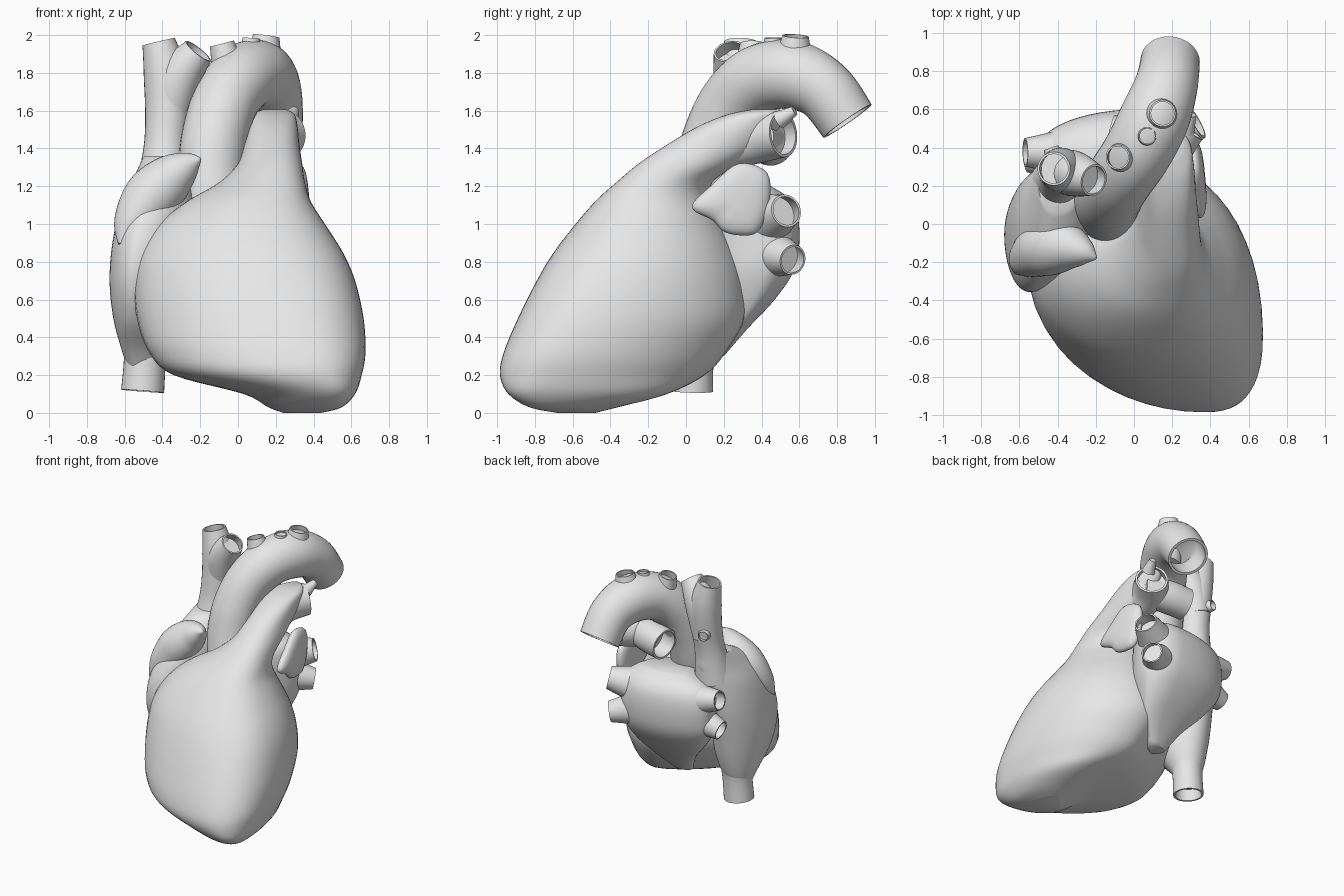
import bpy, bmesh
from math import sin, cos, pi, radians
from mathutils import Vector

if "Cube" in bpy.data.objects:
    bpy.data.objects.remove(bpy.data.objects["Cube"])

COLOUR = (0.8, 0.8, 0.8, 1)
mat = bpy.data.materials.new("pale grey")
mat.use_nodes = True
mat.diffuse_color = COLOUR
mat.node_tree.nodes["Principled BSDF"].inputs["Base Color"].default_value = COLOUR


def spline(rows, steps, closed=False):
    """Pass a smooth curve through rows of values."""
    rows = [Vector(r) for r in rows]
    n = len(rows)

    def row(i):
        return rows[i % n] if closed else rows[max(0, min(n - 1, i))]

    out = []
    for i in range(n if closed else n - 1):
        a, b, c, d = (row(i + k) for k in (-1, 0, 1, 2))
        for s in range(steps):
            t = s / steps
            out.append(b + (c - a) * (t / 2)
                       + (a * 2 - b * 5 + c * 4 - d) * (t * t / 2)
                       + (b * 3 - a - c * 3 + d) * (t ** 3 / 2))
    return out if closed else out + [rows[-1]]


def skin(name, rings):
    """Bridge equal rings of points, cap both ends and shade smooth."""
    bm = bmesh.new()
    loops = [[bm.verts.new(p) for p in ring] for ring in rings]
    n = len(loops[0])
    for a, b in zip(loops, loops[1:]):
        for i in range(n):
            j = (i + 1) % n
            bm.faces.new((a[i], a[j], b[j], b[i]))
    bm.faces.new(loops[0][::-1])
    bm.faces.new(loops[-1])
    bmesh.ops.recalc_face_normals(bm, faces=bm.faces)
    mesh = bpy.data.meshes.new(name)
    bm.to_mesh(mesh)
    bm.free()
    mesh.materials.append(mat)
    obj = bpy.data.objects.new(name, mesh)
    bpy.context.collection.objects.link(obj)
    bpy.ops.object.select_all(action='DESELECT')
    bpy.context.view_layer.objects.active = obj
    obj.select_set(True)
    bpy.ops.object.shade_smooth_by_angle(angle=radians(50))


EVEN = (.5, .5, .5, .5)


def chamber(name, rows, low=EVEN, high=EVEN, round_by=(1, 1, 1, 1), quarter=12):
    """Stack level slices; each row is z, x min, x max, y min, y max.
    low and high place the right, back, left and front extremes along their sides
    at the bottom and top; round_by shapes the four quarter arcs between them."""
    rings = []
    for z, x0, x1, y0, y1 in spline(rows, 5):
        k = (z - rows[0][0]) / (rows[-1][0] - rows[0][0])
        east, north, west, south = (a + (b - a) * k for a, b in zip(low, high))
        tips = [Vector((x1, y0 + (y1 - y0) * east)), Vector((x0 + (x1 - x0) * north, y1)),
                Vector((x0, y0 + (y1 - y0) * west)), Vector((x0 + (x1 - x0) * south, y0))]
        ring = []
        for q in range(4):
            a, b = tips[q], tips[(q + 1) % 4]
            centre = Vector((b.x, a.y)) if q % 2 == 0 else Vector((a.x, b.y))
            for i in range(quarter):
                t = pi / 2 * i / quarter
                p = (centre + (a - centre) * cos(t) ** round_by[q]
                     + (b - centre) * sin(t) ** round_by[q])
                ring.append((p.x, p.y, z))
        rings.append(ring)
    skin(name, rings)


def vessel(name, path, hollow=4, sides=32):
    """Sweep a circle along x, y, z, radius points.
    The far end is bored out along the last few rings, if hollow is not 0."""
    pts = spline(path, 6)
    pos = [p.to_3d() for p in pts]
    rad = [max(p[3], 0.004) for p in pts]
    rings, bore, last = [], [], None
    for i, p in enumerate(pos):
        tan = (pos[min(i + 1, len(pos) - 1)] - pos[max(i - 1, 0)]).normalized()
        if last is None:
            u = tan.orthogonal().normalized()
        else:
            u = last.rotation_difference(tan) @ u
        last, v = tan, tan.cross(u)
        spokes = [u * cos(2 * pi * k / sides) + v * sin(2 * pi * k / sides)
                  for k in range(sides)]
        rings.append([p + s * rad[i] for s in spokes])
        bore.append([p + s * rad[i] * .87 for s in spokes])
    if hollow:
        rings += bore[-hollow:][::-1]
    skin(name, rings)


# Both ventricles, flowing up into the outflow trunk
chamber("ventricles", [
    (0, .24, .44, -.68, -.48), (.03, .16, .55, -.83, -.36),
    (.1, .03, .62, -.94, -.1), (.2, -.34, .655, -.985, .1),
    (.32, -.47, .675, -.965, .21), (.5, -.535, .665, -.89, .31),
    (.7, -.55, .62, -.79, .31), (.85, -.52, .555, -.7, .27),
    (1, -.42, .46, -.585, .2), (1.12, -.27, .385, -.48, .14),
    (1.22, -.1, .355, -.37, .14), (1.32, 0, .34, -.25, .28),
    (1.42, .03, .325, -.1, .42), (1.52, .05, .315, .07, .5),
    (1.58, .075, .3, .22, .52), (1.605, .13, .26, .34, .5)],
    low=(.27, .56, .48, .75), round_by=(1.04, 1.35, 1, .8))

# Atria
chamber("right_atrium", [
    (.2, -.57, -.43, -.03, .09), (.33, -.615, -.37, -.12, .15),
    (.5, -.66, -.3, -.27, .2), (.7, -.68, -.28, -.35, .24),
    (.9, -.665, -.28, -.34, .28), (1.1, -.62, -.23, -.25, .32),
    (1.25, -.55, -.24, -.13, .35), (1.36, -.5, -.27, .06, .35)],
    low=(.5, .5, .5, .25), high=(.5, .5, .5, .4))
chamber("left_atrium", [
    (.3, -.16, -.02, .08, .2), (.45, -.25, .12, .12, .33),
    (.6, -.38, .2, .1, .47), (.75, -.48, .25, .05, .57),
    (.9, -.5, .26, .05, .6), (1.05, -.49, .25, .05, .59),
    (1.14, -.42, .22, .1, .54), (1.2, -.25, .12, .2, .45)],
    low=(.7, .7, .62, .5), high=(.7, .7, .62, .5))

# Right auricle: a plump leaf over the right atrium
vessel("right_auricle", [
    (-.62, -.25, .89, .015), (-.57, -.19, .99, .095), (-.47, -.13, 1.13, .145),
    (-.36, -.12, 1.24, .13), (-.26, -.15, 1.315, .072), (-.2, -.18, 1.345, .01)],
    hollow=0)

# Left auricle: a domed leaf, thinning to its outline
leaf = spline([(.03, 1.09), (.14, 1.21), (.28, 1.32), (.43, 1.27), (.44, 1.1),
               (.38, .96), (.29, .94), (.2, .96), (.14, 1.02)], 5, closed=True)
middle = Vector((.28, 1.12))
layers = []
for i in range(11):
    a = -pi / 2 + pi * (i + .3) / 10.6
    flat = [middle + (p - middle) * cos(a) ** .6 for p in leaf]
    layers.append([(.32 + .05 * sin(a) - .1 * (p.x - middle.x), p.x, p.y) for p in flat])
skin("left_auricle", layers)

# Aorta with its three flared branches
vessel("aorta", [
    (-.12, .06, 1.05, .17), (-.14, .105, 1.25, .175), (-.125, .155, 1.45, .175),
    (-.07, .245, 1.64, .175), (.02, .38, 1.765, .18), (.11, .56, 1.79, .183),
    (.17, .73, 1.71, .165), (.19, .855, 1.545, .155)], hollow=24)
for name, base, tip, r in (
        ("front", (-.04, .35, 1.78), (-.085, .35, 1.955), .065),
        ("middle", (.06, .46, 1.85), (.07, .46, 1.985), .045),
        ("rear", (.13, .57, 1.85), (.15, .58, 1.995), .07)):
    vessel(name + "_arch_branch", [(*base, r * 1.5), (*tip, r)])

# Pulmonary arteries and the small ligament
vessel("left_pulmonary_artery", [
    (.15, .15, 1.38, .11), (.165, .37, 1.455, .135), (.26, .515, 1.475, .122)])
vessel("right_pulmonary_artery", [
    (.22, .36, 1.46, .11), (.04, .42, 1.45, .125), (-.12, .45, 1.43, .122)], hollow=6)
vessel("arterial_ligament", [(.27, .49, 1.55, .05), (.3, .575, 1.6, .025)], hollow=0)

# Great veins
vessel("upper_vena_cava", [
    (-.4, .2, 1.15, .15), (-.385, .24, 1.4, .115), (-.375, .27, 1.6, .117),
    (-.385, .285, 1.8, .115), (-.42, .29, 1.965, .088)], hollow=6)
vessel("upper_vena_cava_branch", [
    (-.38, .28, 1.5, .1), (-.32, .265, 1.76, .12), (-.21, .23, 1.915, .085)])
vessel("rear_side_vein", [(-.39, .27, 1.56, .06), (-.435, .4, 1.56, .04)])
vessel("lower_vena_cava", [
    (-.48, .04, .55, .15), (-.49, .035, .32, .114), (-.505, .03, .115, .114)], hollow=6)

# Four pulmonary veins, flaring into the left atrium
for name, base, tip, r in (
        ("left_upper", (.05, .38, 1.0), (.33, .53, 1.07), .088),
        ("left_lower", (.05, .4, .86), (.3, .565, .81), .08),
        ("right_upper", (-.25, .38, 1.0), (-.57, .375, 1.06), .075),
        ("right_lower", (-.25, .36, .88), (-.56, .345, .8), .075)):
    vessel(name + "_pulmonary_vein", [(*base, r * 1.9), (*tip, r)], hollow=3)
